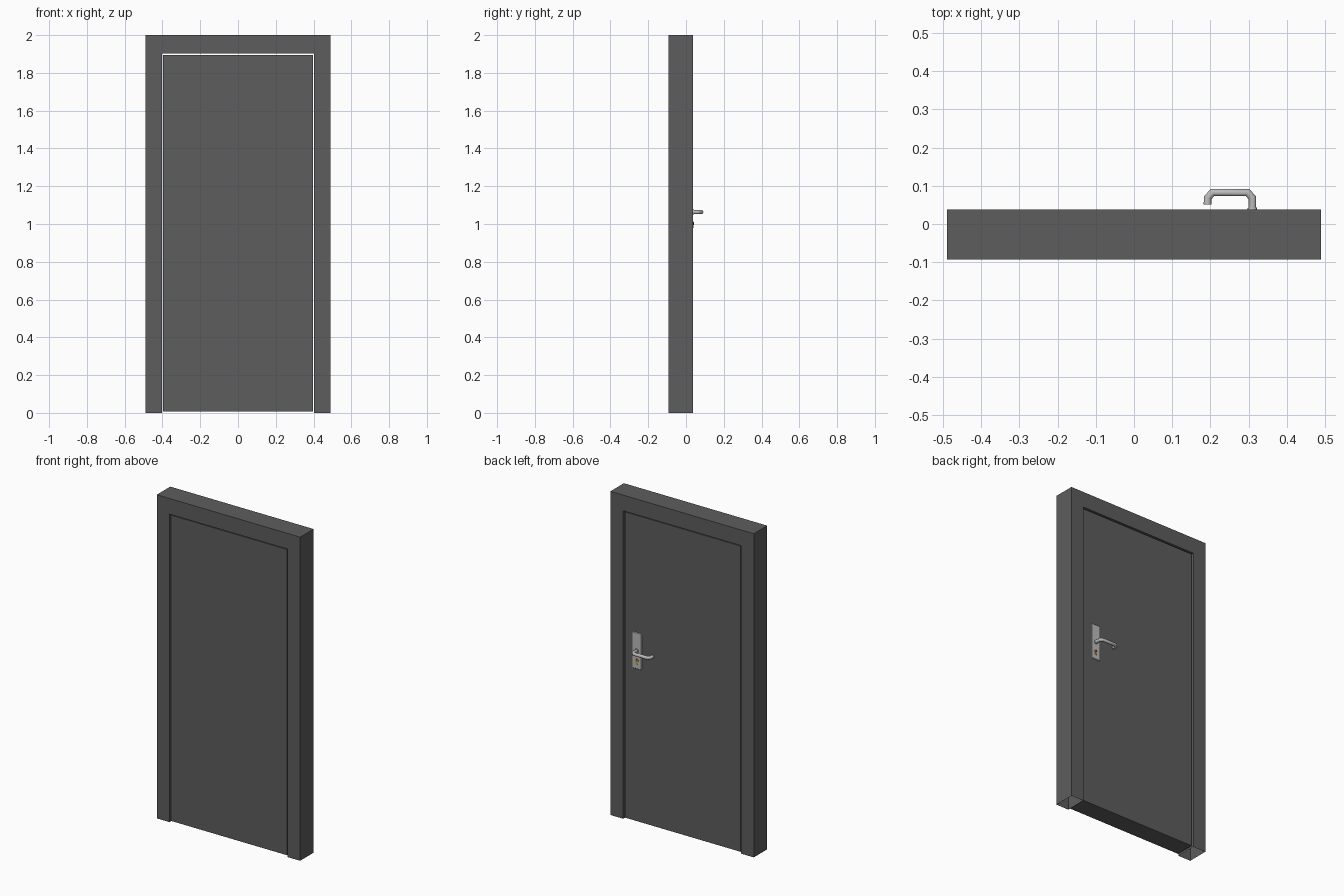
import bpy, bmesh, math
from mathutils import Matrix, Vector

if "Cube" in bpy.data.objects:
    bpy.data.objects.remove(bpy.data.objects["Cube"])


def material(name, rgb):
    m = bpy.data.materials.new(name)
    m.diffuse_color = (*rgb, 1)
    m.use_nodes = True
    m.node_tree.nodes["Principled BSDF"].inputs["Base Color"].default_value = m.diffuse_color
    return m


DARK = material("dark_paint", (0.11, 0.11, 0.11))
STEEL = material("steel", (0.5, 0.5, 0.5))
BRASS = material("brass", (0.5, 0.3, 0.06))
BLACK = material("black", (0.02, 0.02, 0.02))


def add_object(name, bm, mat):
    bmesh.ops.recalc_face_normals(bm, faces=bm.faces[:])
    me = bpy.data.meshes.new(name)
    bm.to_mesh(me)
    bm.free()
    me.materials.append(mat)
    ob = bpy.data.objects.new(name, me)
    bpy.context.collection.objects.link(ob)
    return ob


def extrude_profile(name, pts, y0, y1, mat, open_bottom=False):
    """Extrude an (x, z) outline along y."""
    bm = bmesh.new()
    face = bm.faces.new([bm.verts.new((x, y0, z)) for x, z in pts])
    ext = bmesh.ops.extrude_face_region(bm, geom=[face], use_keep_orig=True)
    moved = [g for g in ext["geom"] if isinstance(g, bmesh.types.BMVert)]
    bmesh.ops.translate(bm, vec=(0, y1 - y0, 0), verts=moved)
    bmesh.ops.recalc_face_normals(bm, faces=bm.faces[:])
    if open_bottom:
        low = [f for f in bm.faces if all(v.co.z < 1e-5 for v in f.verts)]
        bmesh.ops.delete(bm, geom=low, context="FACES")
    return add_object(name, bm, mat)


def rect(x0, x1, z0, z1):
    return [(x0, z0), (x1, z0), (x1, z1), (x0, z1)]


def smooth(ob):
    bpy.ops.object.select_all(action="DESELECT")
    ob.select_set(True)
    bpy.context.view_layer.objects.active = ob
    bpy.ops.object.shade_smooth_by_angle(angle=math.radians(35))


# Hollow frame, open under both jambs
FRONT, BACK = -0.093, 0.038
extrude_profile("door_frame",
                [(-0.49, 0), (-0.49, 2), (0.49, 2), (0.49, 0),
                 (0.403, 0), (0.403, 1.903), (-0.403, 1.903), (-0.403, 0)],
                FRONT, BACK, DARK, open_bottom=True)

# Leaf, slightly inset with a clear gap all round
LEAF = BACK - 0.006
extrude_profile("door_leaf", rect(-0.396, 0.396, 0.007, 1.896),
                FRONT + 0.006, LEAF, DARK)

# Back plate of the handle
HX, HZ = 0.31, 1.063
plate = extrude_profile("handle_plate", rect(HX - 0.032, HX + 0.032, 0.95, 1.175),
                        LEAF, LEAF + 0.006, STEEL)
bev = plate.modifiers.new("bevel", "BEVEL")
bev.width = 0.003

# Collar around the handle post
bm = bmesh.new()
bmesh.ops.create_cone(bm, cap_ends=True, segments=24, radius1=0.0135, radius2=0.0125,
                      depth=0.01,
                      matrix=Matrix.Translation((HX, LEAF + 0.005, HZ))
                      @ Matrix.Rotation(-math.pi / 2, 4, "X"))
smooth(add_object("handle_collar", bm, STEEL))

# Lever: round bar with chamfered corners
path = [(HX, LEAF), (HX, 0.069), (0.297, 0.0825), (0.206, 0.0825), (0.193, 0.069), (0.193, 0.051)]
cu = bpy.data.curves.new("handle_lever", "CURVE")
cu.dimensions = "3D"
cu.bevel_depth = 0.0105
cu.bevel_resolution = 4
cu.use_fill_caps = True
sp = cu.splines.new("POLY")
sp.points.add(len(path) - 1)
for p, (x, y) in zip(sp.points, path):
    p.co = (x, y, HZ, 1)
cu.materials.append(STEEL)
lever = bpy.data.objects.new("handle_lever", cu)
bpy.context.collection.objects.link(lever)
bpy.ops.object.select_all(action="DESELECT")
lever.select_set(True)
bpy.context.view_layer.objects.active = lever
bpy.ops.object.convert(target="MESH")
smooth(bpy.context.view_layer.objects.active)

# Lock cylinder: round head with a narrow tail, and its key slot
R, W, KZ = 0.011, 0.006, 1.003
a0 = -math.acos(W / R)
arc = [a0 + (math.pi - 2 * a0) * i / 18 for i in range(19)]
outline = [(HX + R * math.cos(a), KZ + R * math.sin(a)) for a in arc]
tail = [(HX + W * math.cos(a), KZ - 0.018 + W * math.sin(a))
        for a in (math.pi + math.pi * i / 8 for i in range(9))]
smooth(extrude_profile("lock_cylinder", outline + tail, LEAF, LEAF + 0.009, BRASS))
extrude_profile("key_slot", rect(HX - 0.0012, HX + 0.0012, KZ - 0.007, KZ + 0.007),
                LEAF + 0.006, LEAF + 0.0094, BLACK)
